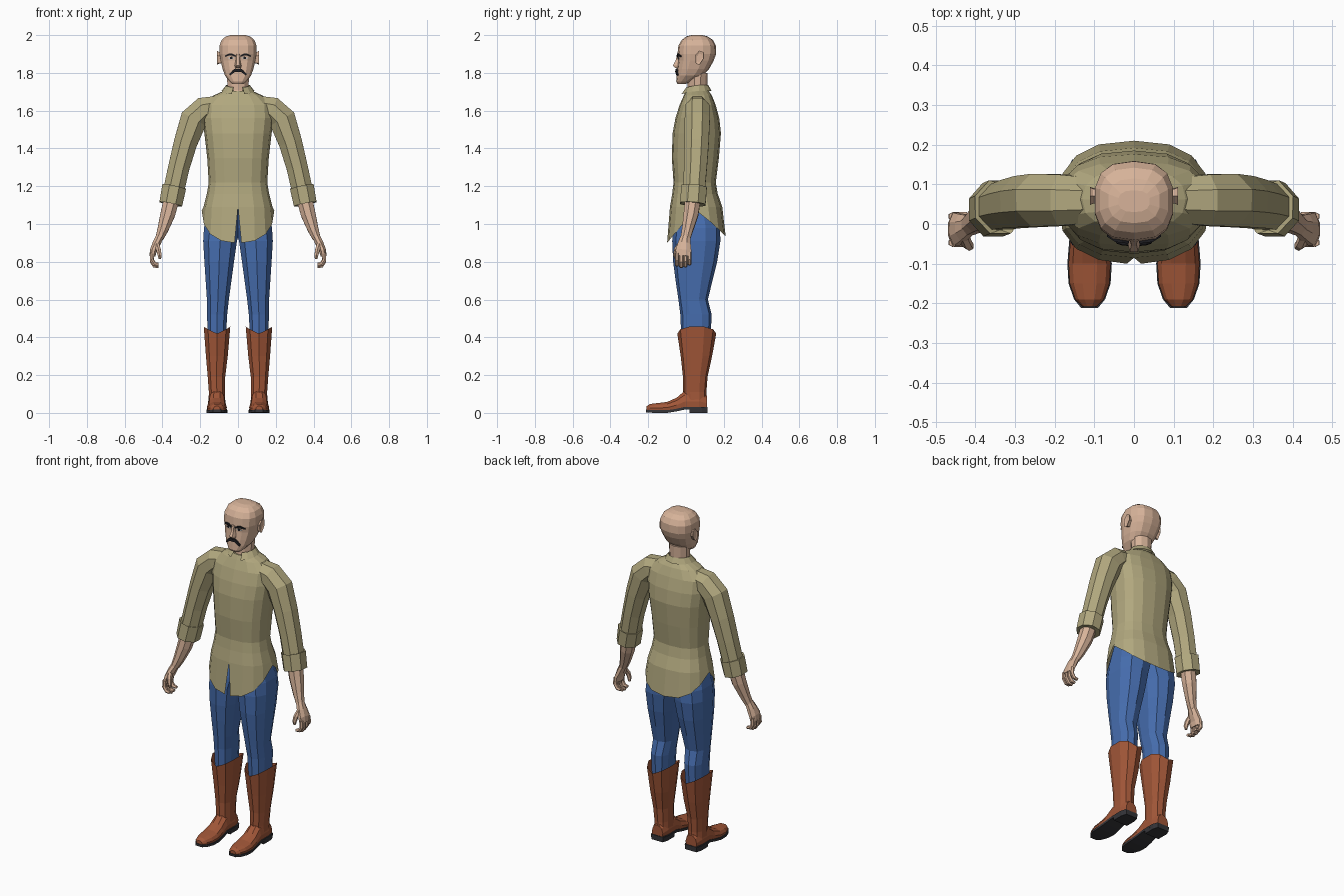
import bpy, bmesh, math
from mathutils import Vector
from mathutils.bvhtree import BVHTree

if "Cube" in bpy.data.objects:
    bpy.data.objects.remove(bpy.data.objects["Cube"])


def material(name, rgb):
    m = bpy.data.materials.new(name)
    m.diffuse_color = (*rgb, 1)
    m.use_nodes = True
    m.node_tree.nodes["Principled BSDF"].inputs["Base Color"].default_value = m.diffuse_color
    return m


SKIN = material("skin", (0.68, 0.45, 0.32))
SHIRT = material("khaki shirt", (0.44, 0.39, 0.21))
JEANS = material("blue denim", (0.062, 0.155, 0.43))
LEATHER = material("brown leather", (0.36, 0.095, 0.04))
SOLE = material("dark sole", (0.035, 0.035, 0.04))
HAIR = material("black hair", (0.012, 0.012, 0.015))
EYE = material("eye white", (0.6, 0.58, 0.55))


def loft(name, rings, mat, closed=True, caps=(True, True)):
    """Skin a list of equal-length point rings."""
    bm = bmesh.new()
    vs = [[bm.verts.new(p) for p in r] for r in rings]
    n = len(rings[0])
    for a, b in zip(vs, vs[1:]):
        for i in range(n if closed else n - 1):
            j = (i + 1) % n
            bm.faces.new((a[i], a[j], b[j], b[i]))
    if caps[0]:
        bm.faces.new(vs[0])
    if caps[1]:
        bm.faces.new(vs[-1])
    bmesh.ops.remove_doubles(bm, verts=bm.verts, dist=0.0004)
    bmesh.ops.recalc_face_normals(bm, faces=bm.faces)
    me = bpy.data.meshes.new(name)
    bm.to_mesh(me)
    bm.free()
    me.materials.append(mat)
    ob = bpy.data.objects.new(name, me)
    bpy.context.collection.objects.link(ob)
    return ob


def power(v, p):
    return math.copysign(abs(v) ** p, v)


def ring(z, x0, x1, yf, yb, n=12, p=0.8, zf=None):
    """Horizontal rounded ring starting at the front; zf bends it in height."""
    out = []
    for i in range(n):
        a = -math.pi / 2 + 2 * math.pi * i / n
        c, s = math.cos(a), math.sin(a)
        out.append(Vector(((x0 + x1) / 2 + (x1 - x0) / 2 * power(c, p),
                           (yf + yb) / 2 + (yb - yf) / 2 * power(s, p),
                           zf(c, s) if zf else z)))
    return out


def tube(name, path, mat, n=8, caps=(True, True)):
    """Tube along (x, y, z, radius across, radius in depth) stations."""
    pts = [Vector(q[:3]) for q in path]
    rings = []
    for i, q in enumerate(path):
        t = (pts[min(i + 1, len(pts) - 1)] - pts[max(i - 1, 0)]).normalized()
        u = Vector((0, 1, 0)).cross(t).normalized()
        v = t.cross(u)
        rings.append([pts[i] + u * q[3] * math.cos(a) + v * q[4] * math.sin(a)
                      for a in [2 * math.pi * (k + 0.5) / n for k in range(n)]])
    return loft(name, rings, mat, caps=caps)


# Shirt body with scooped hem and front slit
def hem_height(c, s):
    return 1.07 - (0.17 if s < 0 else 0.135) * abs(s) ** 0.9


def shirt_ring(z, hw, yf, yb, gap=0, zf=None):
    r = ring(z, -hw, hw, yf, yb, 16, 0.8, zf)
    first, last = r[0].copy(), r[0].copy()
    first.x, last.x = gap, -gap
    return [first] + r[1:] + [last]


body = [(1.09, .183, -.085, .192), (1.16, .165, -.073, .168), (1.22, .155, -.066, .158),
        (1.35, .163, -.075, .174), (1.48, .178, -.071, .185), (1.56, .188, -.056, .176),
        (1.63, .185, -.034, .157), (1.68, .13, -.012, .137), (1.705, .075, 0, .12)]
loft("shirt_body", [shirt_ring(0, .192, -.1, .21, .018, hem_height)]
     + [shirt_ring(*b) for b in body], SHIRT, closed=False, caps=(False, True))

# Folded collar, open at the front
collar = []
for hw, yf, yb, z, drop in [(.06, .005, .112, 1.705, 0), (.064, -.002, .118, 1.735, .012),
                            (.088, -.03, .135, 1.705, .018)]:
    pts = []
    for k in range(13):
        a = math.radians(-68 + 316 * k / 12)
        s = math.sin(a)
        pts.append(Vector((hw * math.cos(a), (yf + yb) / 2 + (yb - yf) / 2 * s,
                           z - drop * max(0, -s))))
    collar.append(pts)
loft("collar", collar, SHIRT, closed=False, caps=(False, False))

# Neck and head
loft("neck", [ring(1.66, -.06, .06, -.008, .115, 10, 1), ring(1.71, -.058, .058, .008, .112, 10, 1),
              ring(1.80, -.062, .062, .01, .115, 10, 1)], SKIN)
head = loft("head", [ring(z, -w, w, f, b, 14, p) for z, w, f, b, p in [
    (1.742, .032, -.045, .0, .8), (1.755, .046, -.052, .03, .8), (1.785, .07, -.05, .09, .75),
    (1.82, .083, -.047, .122, .75), (1.865, .094, -.042, .147, .75), (1.90, .1, -.045, .159, .75),
    (1.945, .1, -.04, .158, .75), (1.975, .088, -.022, .142, .75), (1.993, .066, .002, .115, .8),
    (2.0, .04, .03, .085, .8)]], SKIN)
tree = BVHTree.FromPolygons([v.co for v in head.data.vertices],
                            [p.vertices[:] for p in head.data.polygons])


def face_plate(name, top, bottom, mat, lift):
    """Strip laid on the face between two outlines given in x and z."""
    rows = []
    for line in (top, bottom):
        row = []
        for x, z in line:
            hit = tree.ray_cast(Vector((x, -1, z)), Vector((0, 1, 0)))[0]
            row.append(Vector((x, hit.y - lift, z)))
        rows.append(row)
    back = [[p + Vector((0, lift + .002, 0)) for p in r] for r in rows]
    sections = [[rows[0][i], rows[1][i], back[1][i], back[0][i]] for i in range(len(top))]
    loft(name, sections, mat)


# Nose
loft("nose", [[Vector((-w, -.035, z)), Vector((-w * .5, y, z)), Vector((w * .5, y, z)), Vector((w, -.035, z))]
              for z, w, y in [(1.9, .013, -.047), (1.865, .014, -.055),
                              (1.838, .02, -.07), (1.825, .018, -.055)]], SKIN)

for side, s in (("left", 1), ("right", -1)):
    # Brows, eyes and moustache halves
    def flip(line):
        return [(s * x, z) for x, z in line]
    face_plate("brow_" + side, flip([(.013, 1.893), (.03, 1.902), (.048, 1.903), (.068, 1.892)]),
               flip([(.013, 1.884), (.03, 1.891), (.048, 1.892), (.068, 1.885)]), HAIR, .007)
    face_plate("eye_" + side, flip([(.02, 1.88), (.035, 1.886), (.052, 1.88)]),
               flip([(.02, 1.876), (.035, 1.871), (.052, 1.876)]), EYE, .003)
    face_plate("pupil_" + side, flip([(.029, 1.886), (.043, 1.885)]),
               flip([(.03, 1.873), (.042, 1.873)]), HAIR, .005)
    face_plate("moustache_" + side, flip([(0, 1.819), (.015, 1.823), (.03, 1.812), (.046, 1.793)]),
               flip([(0, 1.806), (.015, 1.805), (.03, 1.795), (.042, 1.785)]), HAIR, .009)

    # Ear
    loft("ear_" + side, [[Vector((s * x, .07 + g * y, 1.878 + g * z)) for y, z in
                          [(-.018, -.03), (-.022, .015), (0, .04), (.022, .032), (.024, .0), (.0, -.035)]]
                         for x, g in [(.088, .8), (.103, .85), (.111, 1), (.107, .6)]], SKIN)

    # Sleeve and rolled cuff
    tube("sleeve_" + side, [(s * x, y, z, a, b) for x, y, z, a, b in [
        (.09, .06, 1.625, .06, .06), (.18, .06, 1.605, .074, .07), (.234, .06, 1.555, .078, .072),
        (.278, .056, 1.43, .067, .07), (.313, .05, 1.3, .061, .066), (.342, .042, 1.17, .06, .062)]], SHIRT)
    tube("cuff_" + side, [(s * x, y, z, a, b) for x, y, z, a, b in [
        (.34, .043, 1.18, .055, .055), (.338, .043, 1.197, .069, .073), (.356, .036, 1.105, .066, .073),
        (.354, .037, 1.115, .052, .055)]], SHIRT)

    # Forearm and palm
    tube("forearm_" + side, [(s * x, y, z, a, b) for x, y, z, a, b in [
        (.35, .038, 1.14, .045, .045), (.372, .026, 1.05, .042, .042), (.398, .008, .97, .031, .032),
        (.416, -.003, .925, .023, .028)]], SKIN)
    tube("palm_" + side, [(s * x, y, z, a, b) for x, y, z, a, b in [
        (.413, -.002, .935, .022, .026), (.432, -.009, .895, .023, .037), (.448, -.013, .86, .02, .045),
        (.453, -.014, .83, .017, .043)]], SKIN)
    # Curled fingers and thumb
    for k in range(4):
        y = -.047 + .022 * k
        d = (.0, -.008, -.005, .006)[k]
        tube(f"finger_{k + 1}_{side}", [(s * x, y, z + d, r, .011) for x, z, r in [
            (.455, .845, .013), (.457, .808, .012), (.442, .785, .011), (.421, .782, .008)]], SKIN, 6)
    tube("thumb_" + side, [(s * x, y, z, r, r) for x, y, z, r in [
        (.43, -.03, .895, .014), (.421, -.05, .865, .014), (.415, -.056, .835, .012),
        (.413, -.052, .815, .007)]], SKIN, 6)

    # Jeans leg, reaching the middle at the hips
    def leg_ring(z, x0, x1, yf, yb, n=10, zf=None):
        return [Vector((s * p.x, p.y, p.z)) for p in ring(z, x0, x1, yf, yb, n, .8, zf)]
    loft("jeans_leg_" + side, [leg_ring(*r) for r in [
        (1.1, -.02, .155, -.045, .145), (.98, -.02, .184, -.068, .18), (.91, .002, .188, -.073, .182),
        (.80, .018, .181, -.068, .165), (.70, .032, .174, -.055, .14), (.60, .046, .167, -.04, .116),
        (.52, .055, .166, -.03, .136), (.40, .062, .162, -.025, .13)]], JEANS)

    # Boot shaft with a peaked top edge
    loft("boot_shaft_" + side, [leg_ring(.44, .038, .184, -.046, .16, 10,
                                         lambda c, t: .42 + .038 * abs(c))]
         + [leg_ring(*r) for r in [(.30, .052, .172, -.028, .138), (.19, .066, .162, -.016, .114),
                                   (.11, .068, .156, -.016, .108), (.05, .066, .158, -.01, .11)]],
         LEATHER, caps=(False, True))

    # Boot foot and sole, along the foot from heel to toe: y, half width, top, bottom
    foot = [(.112, .036, .09, .03), (.07, .046, .12, .03), (-.005, .045, .118, .03),
            (-.05, .049, .08, .02), (-.1, .053, .058, .012), (-.15, .05, .052, .012),
            (-.19, .036, .047, .013), (-.208, .018, .036, .015)]
    loft("boot_foot_" + side, [[Vector((s * .112 + w * x, y, b + (t - b) * h)) for x, h in
                                [(-.95, 0), (-1, .35), (-.8, .75), (-.35, 1), (.35, 1), (.8, .75), (1, .35), (.95, 0)]]
                               for y, w, t, b in foot], LEATHER)
    loft("sole_" + side, [[Vector((s * .112 + x * (w + .003), y - (.004 if y < -.2 else 0), z))
                           for x, z in [(-1, b + .002), (1, b + .002), (1, b - .012), (-1, b - .012)]]
                          for y, w, t, b in foot], SOLE)
    loft("heel_" + side, [[Vector((s * .112 + x * w, y, z)) for x, y in
                           [(-.8, .115), (.8, .115), (1, .085), (1, .018), (-1, .018), (-1, .085)]]
                          for z, w in [(.03, .05), (0, .047)]], SOLE)
